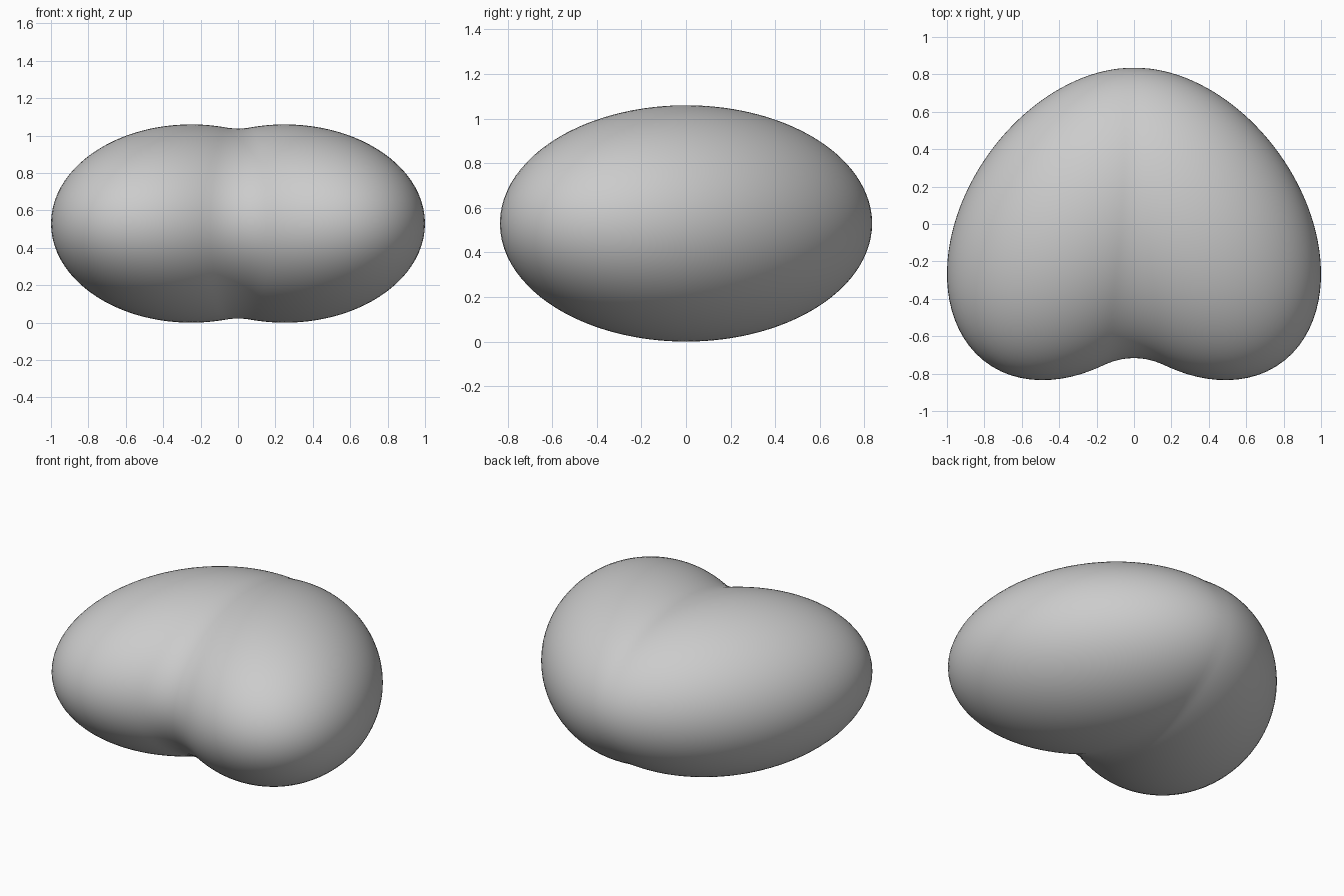
import bpy
import bmesh
import math
from mathutils import Vector, Matrix

cube = bpy.data.objects.get("Cube")
if cube:
    bpy.data.objects.remove(cube, do_unlink=True)

# One lobe is a tilted ellipsoid; the other is its mirror image
RADII = Vector((0.647, 0.917, 0.53))
CENTRE = Vector((0.25, 0, 0))
TURN = Matrix.Rotation(math.radians(35.7), 3, "Z")
UNTURN = TURN.transposed()
FILLET = 0.27


def lobe(p):
    """Approximate distance to the left lobe, and its outward normal."""
    u = UNTURN @ (p - CENTRE)
    w = Vector(a / r for a, r in zip(u, RADII))
    g = Vector(a / r for a, r in zip(w, RADII))
    size, slope = w.length, max(g.length, 1e-6)
    return size * (size - 1) / slope, TURN @ (g / slope)


def body(p):
    """Union of both lobes with a rounded valley between them."""
    d1, n1 = lobe(p)
    d2, n2 = lobe(Vector((-p.x, p.y, p.z)))
    n2.x = -n2.x
    width = 4 * FILLET * (1 - (n1 + n2).length / 2)
    overlap = max(width - abs(d1 - d2), 0)
    blend = overlap * overlap / (4 * width) if width > 1e-6 else 0
    return min(d1, d2) - blend


def surface_point(direction):
    """Bisect along a ray from the middle out to the surface."""
    low, high = 0.3, 1.4
    for _ in range(17):
        mid = (low + high) / 2
        if body(direction * mid) < 0:
            low = mid
        else:
            high = mid
    return direction * low


# Sphere pushed out onto the blended two-lobe shape
bm = bmesh.new()
bmesh.ops.create_uvsphere(bm, u_segments=128, v_segments=80, radius=1)
for v in bm.verts:
    v.co = surface_point(v.co.normalized())
for f in bm.faces:
    f.smooth = True
mesh = bpy.data.meshes.new("two_lobed_body")
bm.to_mesh(mesh)
bm.free()

obj = bpy.data.objects.new("two_lobed_body", mesh)
obj.location.z = RADII.z
bpy.context.collection.objects.link(obj)
